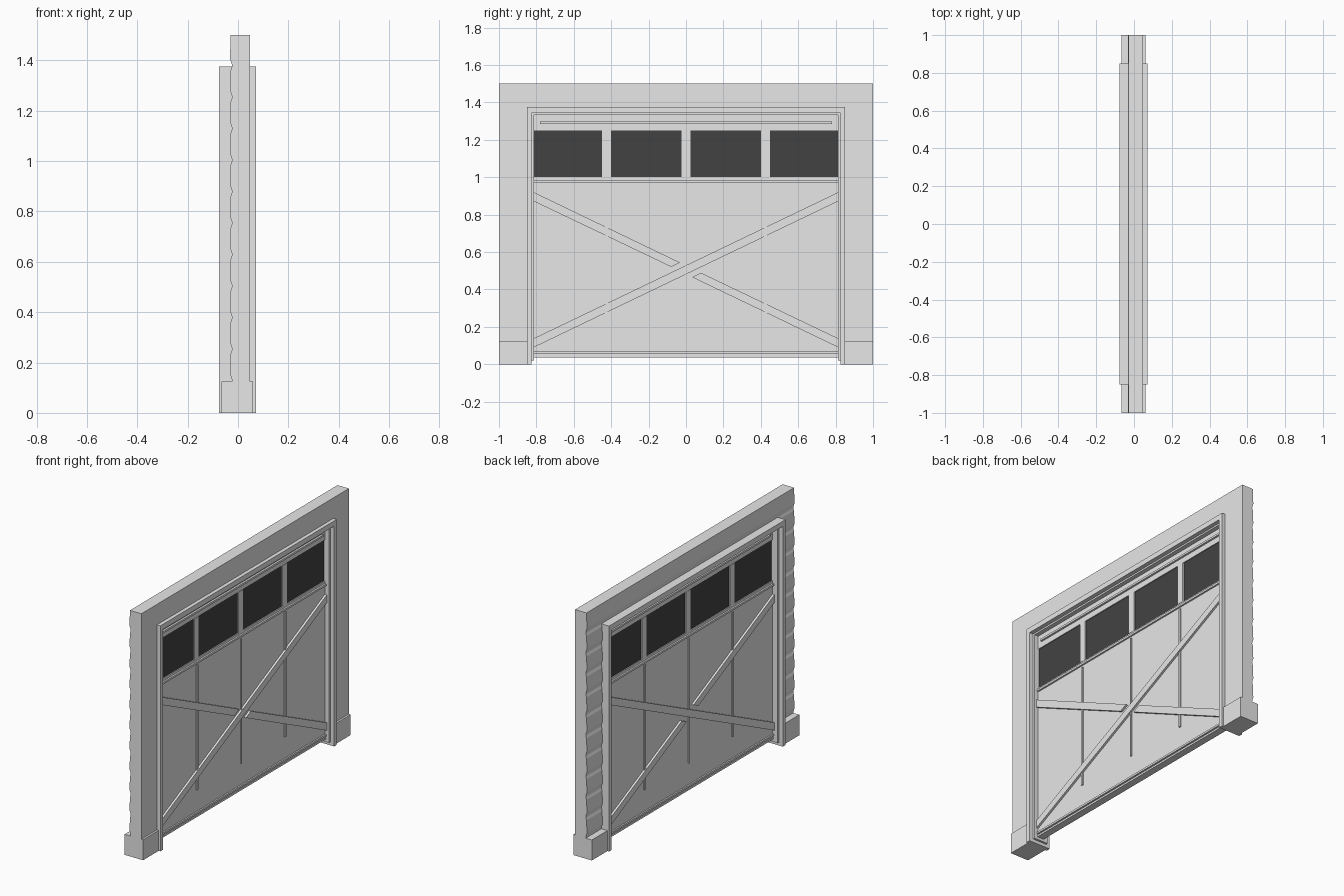
import bpy, bmesh
from mathutils import Vector

cube = bpy.data.objects.get("Cube")
if cube:
    bpy.data.objects.remove(cube)


def material(name, value):
    m = bpy.data.materials.new(name)
    m.use_nodes = True
    color = (value, value, value, 1)
    m.diffuse_color = color
    m.node_tree.nodes["Principled BSDF"].inputs["Base Color"].default_value = color
    return m


GREY = material("light_grey", 0.8)
DARK = material("dark_glass", 0.055)


def prism(name, outline, offset, mat=GREY):
    """Extrude a planar outline of 3D points along the offset vector."""
    bm = bmesh.new()
    face = bm.faces.new([bm.verts.new(p) for p in outline])
    result = bmesh.ops.extrude_face_region(bm, geom=[face])
    moved = [g for g in result["geom"] if isinstance(g, bmesh.types.BMVert)]
    bmesh.ops.translate(bm, verts=moved, vec=Vector(offset))
    bmesh.ops.recalc_face_normals(bm, faces=bm.faces)
    mesh = bpy.data.meshes.new(name)
    bm.to_mesh(mesh)
    bm.free()
    mesh.materials.append(mat)
    obj = bpy.data.objects.new(name, mesh)
    bpy.context.collection.objects.link(obj)
    return obj


def slab(name, outline, x0, x1, mat=GREY):
    """Outline in (y, z), thickness along x."""
    return prism(name, [(x0, y, z) for y, z in outline], (x1 - x0, 0, 0), mat)


def box(name, x0, x1, y0, y1, z0, z1, mat=GREY):
    return slab(name, [(y0, z0), (y1, z0), (y1, z1), (y0, z1)], x0, x1, mat)


# Wall with lapped siding boards on the -x face
TOP, BOARD = 1.5, 0.125
INNER, OUTER = 0.825, 0.85
X_BACK, X_FRONT = -0.029, 0.048


def siding(name, y0, y1, bottom, first_row):
    edge = [(X_BACK, bottom)]
    for row in range(first_row, 12):
        z = row * BOARD
        edge += [(X_BACK, z - 0.015), (X_BACK + 0.005, z),
                 (X_BACK + 0.004, z + 0.012), (X_BACK - 0.003, z + 0.03)]
    edge += [(X_BACK, TOP), (X_FRONT, TOP), (X_FRONT, bottom)]
    prism(name, [(x, y0, z) for x, z in edge], (0, y1 - y0, 0))


siding("wall_header", -INNER, INNER, 1.345, 11)
for side, label in ((-1, "right"), (1, "left")):
    siding("wall_" + label, *sorted((side * INNER, side)), 0, 1)
    box("base_block_" + label, -0.065, 0.06, *sorted((side * INNER, side)), 0, BOARD)

# Trim around the opening, and the stop inside it


def arch(name, outer, inner, top, under, bottom, x0, x1):
    half = [(inner, under), (inner, bottom), (outer, bottom), (outer, top)]
    slab(name, half + [(-y, z) for y, z in reversed(half)], x0, x1)


arch("opening_trim", OUTER, INNER, 1.375, 1.343, 0, -0.076, 0.071)
arch("door_stop", INNER, 0.812, 1.343, 1.333, 0.02, -0.05, 0.045)

# Door panels
D0, D1, W = -0.015, 0.018, 0.812
box("door_panel", D0, D1, -W, W, 0.04, 1.0)
box("door_top_rail", D0, D1, -W, W, 1.25, 1.335)
box("window_glass", D0 + 0.006, D1 - 0.006, -W, W, 1.0, 1.25, DARK)

# Raised parts run through the door and stand out on both faces


def raised(name, outline, height):
    slab(name, outline, D0 - height, D1 + height)


def raised_box(name, y0, y1, z0, z1, height):
    raised(name, [(y0, z0), (y1, z0), (y1, z1), (y0, z1)], height)


for i, y in enumerate((-0.425, 0, 0.425)):
    raised_box(f"window_mullion_{i}", y - 0.023, y + 0.023, 1.0, 1.25, 0.002)
    half = 0.004 if y == 0 else 0.007
    raised_box(f"panel_rib_{i}", y - half, y + half, 0.2, 0.96, 0.007)
raised_box("window_sill", -W, W, 0.973, 0.985, 0.01)
raised_box("top_strip", -0.78, 0.78, 1.285, 1.297, 0.012)
raised_box("bottom_strip", -W, W, 0.055, 0.067, 0.009)
raised_box("bottom_seal", -W, W, 0.036, 0.048, 0.006)

# Crossed braces: one whole, the other in two parts
MID, SLOPE, HALF = 0.505, 0.48, 0.024
rise = W * SLOPE
raised("long_brace", [(-W, MID - rise - HALF), (W, MID + rise - HALF),
                      (W, MID + rise + HALF), (-W, MID - rise + HALF)], 0.013)
for side, label in ((-1, "right"), (1, "left")):
    points = [(W, -rise - HALF), (W, -rise + HALF), (0.08, -0.016), (0.032, -0.039)]
    raised("short_brace_" + label,
           [(side * y, MID + side * z) for y, z in points], 0.013)
